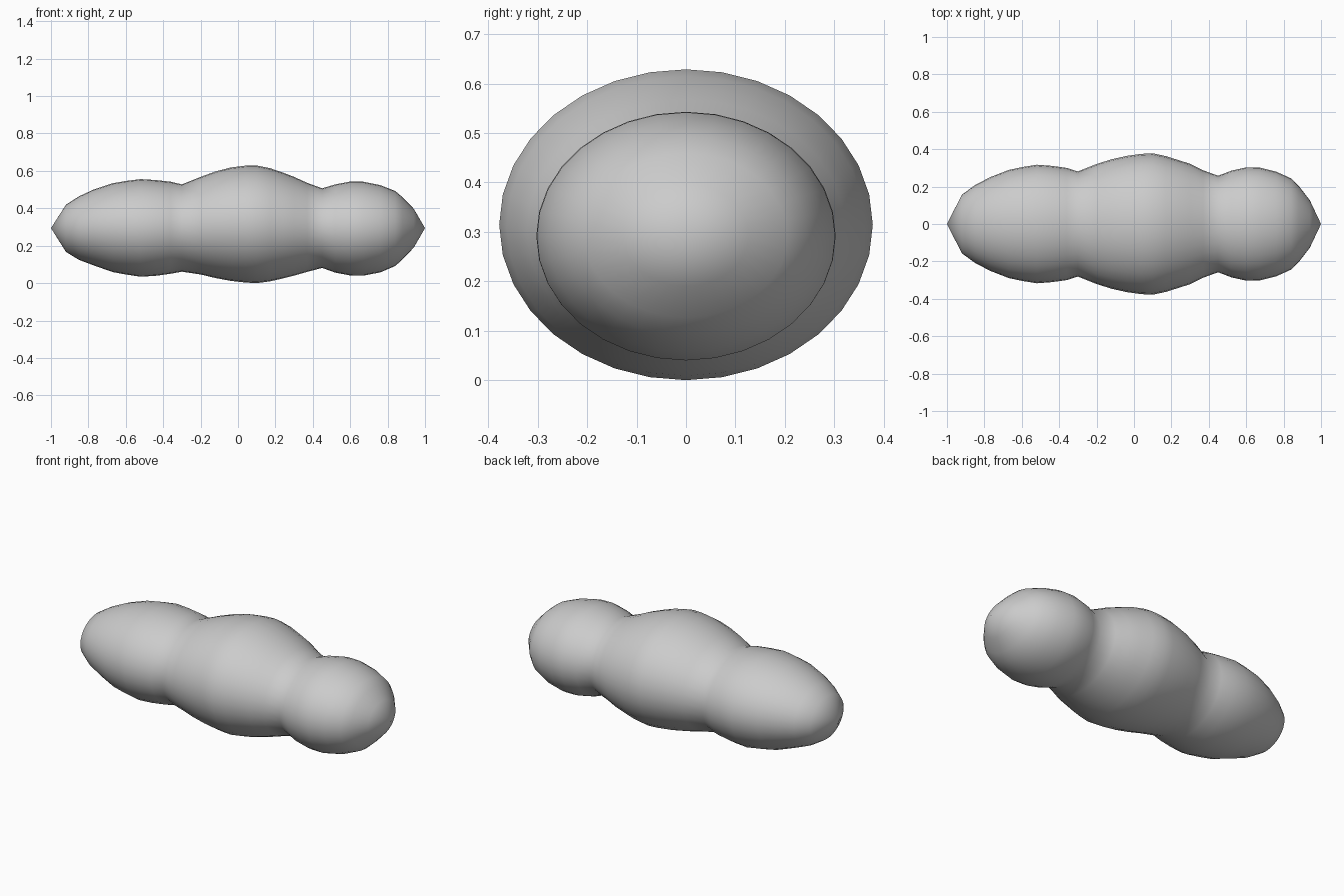
import bpy, bmesh, math

SIDES = 32

# Stations along the body: x, half width, bottom z, top z
stations = [
    # tapered rear segment
    (-0.92, 0.157, 0.170, 0.422), (-0.85, 0.208, 0.127, 0.467),
    (-0.77, 0.250, 0.097, 0.504), (-0.67, 0.289, 0.062, 0.537),
    (-0.60, 0.304, 0.049, 0.549), (-0.52, 0.317, 0.037, 0.559),
    (-0.44, 0.311, 0.042, 0.554), (-0.36, 0.300, 0.053, 0.545),
    (-0.30, 0.281, 0.064, 0.531),
    # large middle segment
    (-0.20, 0.321, 0.049, 0.571), (-0.12, 0.346, 0.030, 0.600),
    (-0.04, 0.364, 0.015, 0.621), (0.04, 0.375, 0.006, 0.631),
    (0.10, 0.378, 0.003, 0.632), (0.17, 0.363, 0.012, 0.618),
    (0.24, 0.341, 0.028, 0.594), (0.30, 0.322, 0.043, 0.571),
    (0.37, 0.287, 0.063, 0.539), (0.45, 0.258, 0.084, 0.510),
    # round front segment
    (0.52, 0.285, 0.059, 0.531), (0.60, 0.303, 0.044, 0.546),
    (0.67, 0.302, 0.043, 0.545), (0.76, 0.280, 0.060, 0.527),
    (0.84, 0.244, 0.094, 0.496), (0.88, 0.205, 0.130, 0.462),
    (0.94, 0.127, 0.193, 0.400),
]

bm = bmesh.new()

# Elliptical rings
rings = []
for x, ry, z0, z1 in stations:
    zc, rz = (z0 + z1) / 2, (z1 - z0) / 2
    rings.append([bm.verts.new((x, ry * math.cos(2 * math.pi * i / SIDES),
                                zc + rz * math.sin(2 * math.pi * i / SIDES)))
                  for i in range(SIDES)])

# Skin between rings
for a, b in zip(rings, rings[1:]):
    for i in range(SIDES):
        j = (i + 1) % SIDES
        bm.faces.new((a[i], a[j], b[j], b[i]))

# Pointed tips
for x, z, ring in ((-1, 0.297, rings[0]), (1, 0.297, rings[-1])):
    tip = bm.verts.new((x, 0, z))
    for i in range(SIDES):
        bm.faces.new((tip, ring[i], ring[(i + 1) % SIDES]))

bmesh.ops.translate(bm, verts=bm.verts, vec=(0, 0, -min(v.co.z for v in bm.verts)))
bmesh.ops.recalc_face_normals(bm, faces=bm.faces)
for f in bm.faces:
    f.smooth = True

mesh = bpy.data.meshes.new("segmented_body")
bm.to_mesh(mesh)
bm.free()
bpy.context.collection.objects.link(bpy.data.objects.new("segmented_body", mesh))
